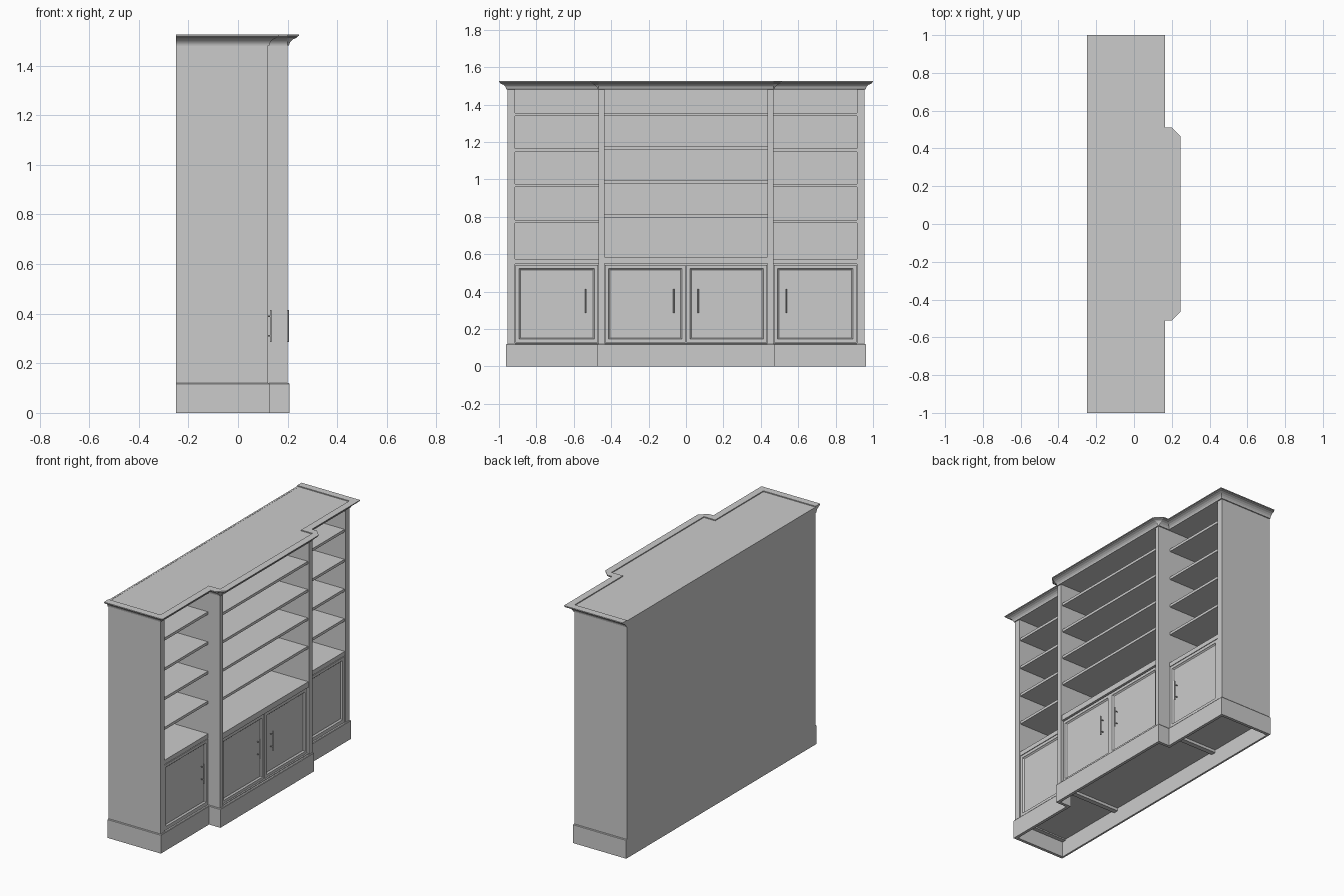
import bpy, bmesh
from mathutils import Matrix

if "Cube" in bpy.data.objects:
    bpy.data.objects.remove(bpy.data.objects["Cube"])

BACK, WING, MID = -0.25, 0.12, 0.20      # depth planes (unit faces +x)
END, DIV = 0.955, 0.467                  # outer end and divider half-widths
TOP = 1.525


def finish(bm, name):
    bmesh.ops.remove_doubles(bm, verts=bm.verts, dist=1e-6)
    bmesh.ops.recalc_face_normals(bm, faces=bm.faces)
    me = bpy.data.meshes.new(name)
    bm.to_mesh(me)
    bm.free()
    ob = bpy.data.objects.new(name, me)
    bpy.context.collection.objects.link(ob)
    return ob


def add_box(bm, x0, x1, y0, y1, z0, z1):
    m = Matrix.Translation(((x0 + x1) / 2, (y0 + y1) / 2, (z0 + z1) / 2))
    m = m @ Matrix.Diagonal((x1 - x0, abs(y1 - y0), z1 - z0, 1))
    return bmesh.ops.create_cube(bm, size=1, matrix=m)["verts"]


def box(name, *dims):
    bm = bmesh.new()
    add_box(bm, *dims)
    return finish(bm, name)


def plan(d, clipped=False):
    """Breakfront outline offset outward by d, from one back corner to the other."""
    half = [(BACK, END + d), (WING + d, END + d), (WING + d, DIV + d)]
    half += [(MID, DIV + d), (MID + d, DIV)] if clipped else [(MID + d, DIV + d)]
    return half + [(x, -y) for x, y in reversed(half)]


def sweep(name, profile, clipped=False):
    """Run a closed (offset, height) profile round the outline."""
    bm = bmesh.new()
    rows = [[bm.verts.new((x, y, z)) for x, y in plan(d, clipped)] for d, z in profile]
    n, m = len(rows), len(rows[0])
    for i in range(n):
        a, b = rows[i], rows[(i + 1) % n]
        for j in range(m - 1):
            bm.faces.new((a[j], a[j + 1], b[j + 1], b[j]))
    for j in (0, m - 1):
        bm.faces.new([r[j] for r in rows])
    return finish(bm, name)


def slab(name, d, z0, z1):
    bm = bmesh.new()
    f = bm.faces.new([bm.verts.new((x, y, z0)) for x, y in plan(d)])
    ext = bmesh.ops.extrude_face_region(bm, geom=[f])["geom"]
    bmesh.ops.translate(bm, vec=(0, 0, z1 - z0),
                        verts=[v for v in ext if isinstance(v, bmesh.types.BMVert)])
    return finish(bm, name)


def door(name, face_x, y0, y1):
    bm = bmesh.new()
    add_box(bm, face_x - 0.02, face_x, y0, y1, 0.127, 0.543)
    front = [f for f in bm.faces if f.normal.x > 0.9]
    bmesh.ops.inset_region(bm, faces=front, thickness=0.026)
    bmesh.ops.inset_region(bm, faces=front, thickness=0.004, depth=-0.005)
    bmesh.ops.inset_region(bm, faces=front, thickness=0.007, depth=-0.004)
    return finish(bm, name)


def handle(name, face_x, y):
    bm = bmesh.new()
    bmesh.ops.create_cone(bm, cap_ends=True, segments=12, radius1=0.0038, radius2=0.0038,
                          depth=0.128, matrix=Matrix.Translation((face_x + 0.016, y, 0.35)))
    for z in (0.31, 0.39):
        m = Matrix.Translation((face_x + 0.007, y, z)) @ Matrix.Rotation(1.570796, 4, 'Y')
        bmesh.ops.create_cone(bm, cap_ends=True, segments=12, radius1=0.003,
                              radius2=0.003, depth=0.018, matrix=m)
    ob = finish(bm, name)
    for p in ob.data.polygons:
        p.use_smooth = len(p.vertices) == 4
    return ob


# Carcass: back, bottom, top
box("back_panel", BACK, BACK + 0.012, -END, END, 0, TOP - 0.005)
slab("bottom_panel", -0.006, 0.108, 0.126)
slab("top_panel", 0, 1.481, TOP - 0.006)

# Plinth and crown moulding
sweep("plinth", [(-0.012, 0), (0.007, 0), (0.007, 0.117), (0.004, 0.121), (-0.012, 0.121)])
sweep("crown_moulding",
      [(0, 1.481), (0.006, 1.482), (0.008, 1.490), (0.013, 1.498), (0.022, 1.506),
       (0.033, 1.511), (0.038, 1.513), (0.040, 1.518), (0.045, 1.520),
       (0.045, TOP), (0, TOP)], clipped=True)

for s, side in ((1, "right"), (-1, "left")):
    def b(name, x0, x1, y0, y1, z0, z1):
        box(f"{name}_{side}", x0, x1, *sorted((s * y0, s * y1)), z0, z1)

    # Upright panels
    b("end_panel", BACK, WING, 0.915, END, 0.1, 1.485)
    b("divider_panel", BACK, MID, 0.435, DIV, 0.09, 1.485)

    # Wing counter and shelves
    b("wing_counter", BACK, WING - 0.004, DIV, 0.915, 0.547, 0.575)
    for i, z in enumerate((0.767, 0.958, 1.147, 1.339)):
        b(f"wing_shelf_{i}", BACK, WING - 0.006, DIV, 0.915, z, z + 0.017)

    # Doors and handles
    door(f"wing_door_{side}", WING - 0.004, s * 0.470, s * 0.912)
    handle(f"wing_handle_{side}", WING - 0.004, s * 0.535)
    door(f"middle_door_{side}", MID - 0.014, s * 0.002, s * 0.432)
    handle(f"middle_handle_{side}", MID - 0.014, s * 0.066)

# Middle counter and shelves
box("middle_counter", BACK, MID - 0.006, -0.435, 0.435, 0.549, 0.585)
for i, z in enumerate((0.794, 0.976, 1.158, 1.338)):
    box(f"middle_shelf_{i}", BACK, MID - 0.010, -0.435, 0.435, z, z + 0.017)
